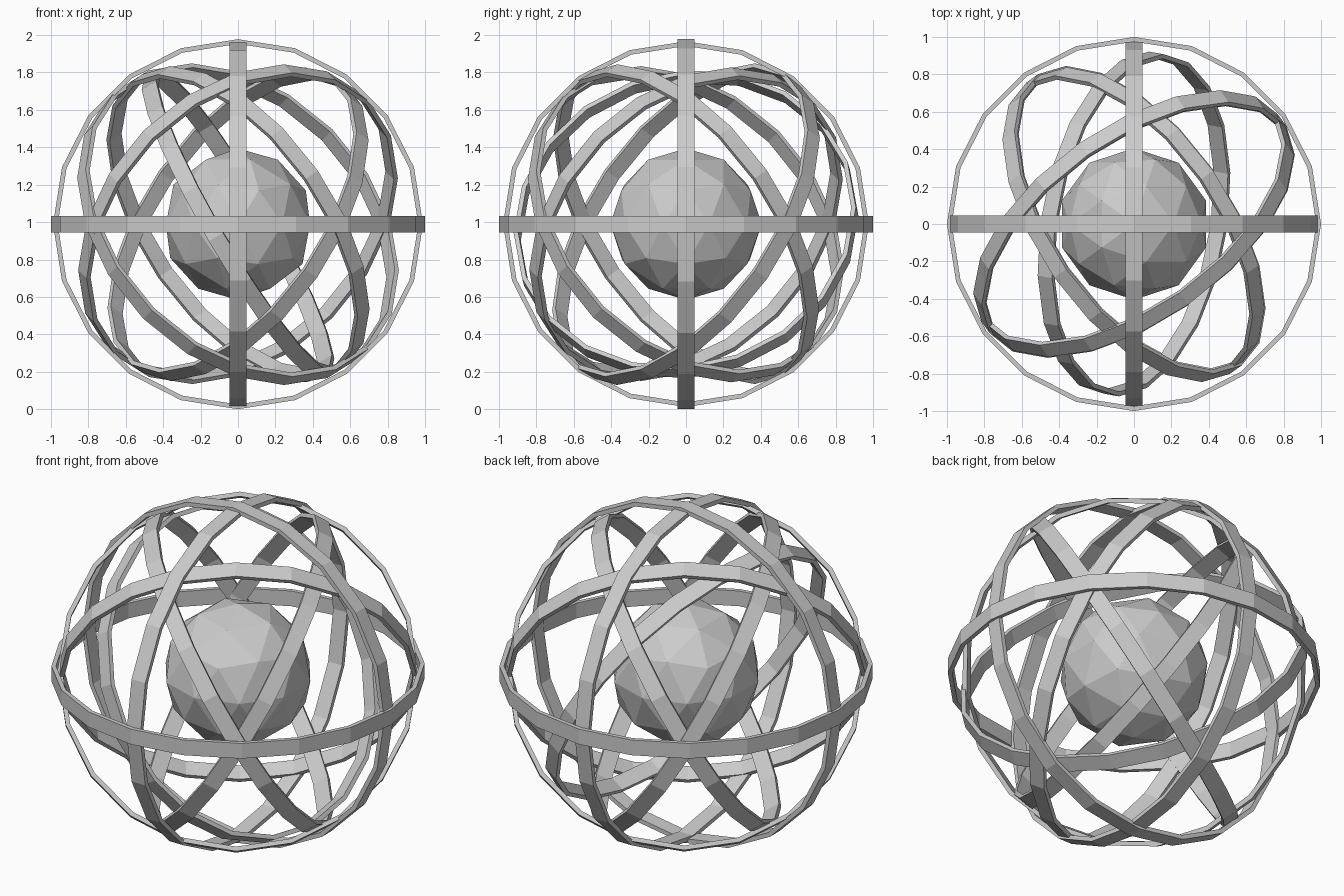
import bpy, bmesh
from math import radians, sin, cos, pi
from mathutils import Matrix

if "Cube" in bpy.data.objects:
    bpy.data.objects.remove(bpy.data.objects["Cube"])

SIDES = 20
WIDTH = 0.09
THICK = 0.025
CENTRE = Matrix.Translation((0, 0, 0.989))


def rot(*steps):
    """Combine (axis, degrees) turns, the first one applied first."""
    m = Matrix.Identity(4)
    for axis, deg in steps:
        m = Matrix.Rotation(radians(deg), 4, axis) @ m
    return m


def add_object(name, bm, matrix):
    mesh = bpy.data.meshes.new(name)
    bm.to_mesh(mesh)
    bm.free()
    ob = bpy.data.objects.new(name, mesh)
    bpy.context.collection.objects.link(ob)
    ob.matrix_world = matrix
    return ob


def band(name, radius, turn):
    """Flat faceted hoop with a rectangular section."""
    bm = bmesh.new()
    h = WIDTH / 2
    section = [(radius, -h), (radius, h), (radius - THICK, h), (radius - THICK, -h)]
    loops = []
    for i in range(SIDES):
        a = 2 * pi * i / SIDES
        loops.append([bm.verts.new((r * cos(a), r * sin(a), z)) for r, z in section])
    for i in range(SIDES):
        p, q = loops[i], loops[(i + 1) % SIDES]
        for k in range(4):
            n = (k + 1) % 4
            bm.faces.new((p[k], q[k], q[n], p[n]))
    bmesh.ops.recalc_face_normals(bm, faces=bm.faces)
    add_object(name, bm, CENTRE @ turn)


# Three square-on hoops, then two crossed pairs and one steep hoop
bands = [
    ("equator_band", 1.000, rot()),
    ("front_band", 0.989, rot(("X", 90))),
    ("side_band", 0.978, rot(("Y", 90))),
    ("tilted_band_a", 0.967, rot(("X", 45), ("Y", 45))),
    ("tilted_band_b", 0.961, rot(("X", -45), ("Y", -45))),
    ("tilted_band_c", 0.950, rot(("Y", 45), ("X", -45))),
    ("tilted_band_d", 0.942, rot(("Y", -45), ("X", 45))),
    ("steep_band", 0.925, rot(("X", 8.5), ("Y", 60))),
]
for name, radius, turn in bands:
    band(name, radius, turn)

# Faceted core
bm = bmesh.new()
bmesh.ops.create_icosphere(bm, subdivisions=2, radius=0.405)
add_object("core", bm, CENTRE)
